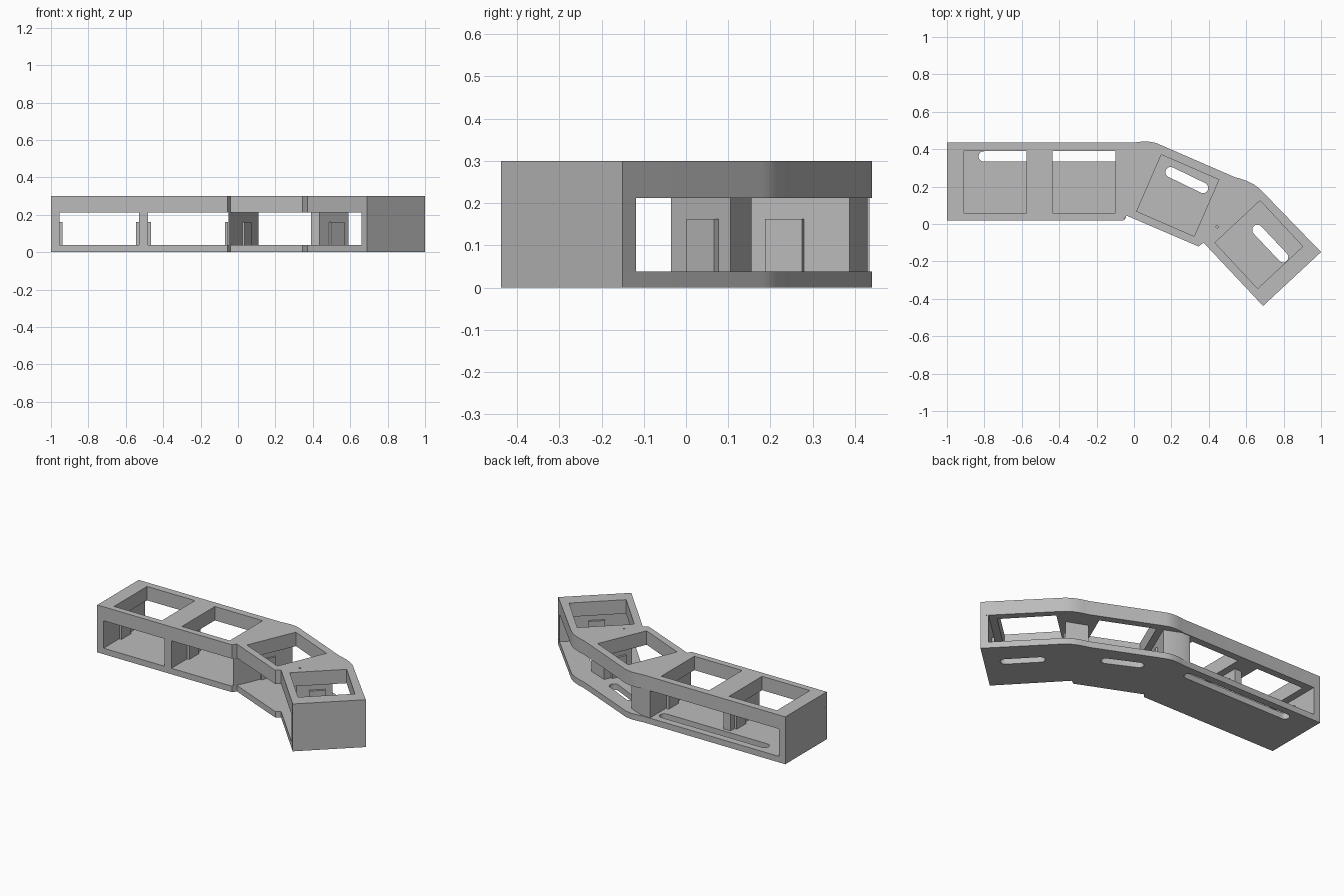
import bpy
import bmesh
from math import cos, sin, pi, radians, atan2
from mathutils import Vector

cube = bpy.data.objects.get("Cube")
if cube:
    bpy.data.objects.remove(cube, do_unlink=True)

grey = bpy.data.materials.new("plain grey")
grey.use_nodes = True
grey.diffuse_color = (0.5, 0.5, 0.5, 1)
grey.node_tree.nodes["Principled BSDF"].inputs["Base Color"].default_value = (0.5, 0.5, 0.5, 1)

PLATE, BAND, TOP, RIB = 0.038, 0.212, 0.30, 0.162


def slab(name, loops, z0, z1):
    """Extrude an outline, with any further loops cut out as holes."""
    curve = bpy.data.curves.new(name, 'CURVE')
    curve.dimensions = '2D'
    curve.fill_mode = 'BOTH'
    curve.extrude = (z1 - z0) / 2
    for loop in loops:
        spline = curve.splines.new('POLY')
        spline.points.add(len(loop) - 1)
        for point, (x, y) in zip(spline.points, loop):
            point.co = (x, y, 0, 1)
        spline.use_cyclic_u = True
    obj = bpy.data.objects.new(name, curve)
    bpy.context.collection.objects.link(obj)
    obj.location.z = (z0 + z1) / 2
    bpy.ops.object.select_all(action='DESELECT')
    obj.select_set(True)
    bpy.context.view_layer.objects.active = obj
    bpy.ops.object.convert(target='MESH')
    obj = bpy.context.view_layer.objects.active
    bm = bmesh.new()
    bm.from_mesh(obj.data)
    bmesh.ops.remove_doubles(bm, verts=bm.verts, dist=0.0002)
    bmesh.ops.recalc_face_normals(bm, faces=bm.faces)
    bm.to_mesh(obj.data)
    bm.free()
    obj.data.materials.clear()
    obj.data.materials.append(grey)
    bpy.ops.object.shade_smooth_by_angle(angle=radians(25))
    return obj


def rect(bay, u0, u1, v0, v1):
    """Rectangle in a bay's own turned axes."""
    cx, cy, angle = bay
    c, s = cos(radians(angle)), sin(radians(angle))
    return [(cx + u * c - v * s, cy + u * s + v * c)
            for u, v in ((u0, v0), (u1, v0), (u1, v1), (u0, v1))]


def slot(a, b, r):
    """Round-ended slot between two arc centres."""
    turn = atan2(b[1] - a[1], b[0] - a[0])
    points = []
    for (x, y), start in ((b, turn - pi / 2), (a, turn + pi / 2)):
        for i in range(11):
            t = start + pi * i / 10
            points.append((x + r * cos(t), y + r * sin(t)))
    return points


def bend(a, corner, b, steps=6):
    """Soft corner in the outline."""
    a, corner, b = Vector(a), Vector(corner), Vector(b)
    return [tuple(a.lerp(corner, t).lerp(corner.lerp(b, t), t))
            for t in (i / steps for i in range(steps + 1))]


# Four bays: centre and turn
bays = {
    "left_outer": (-0.7425, 0.225, 0),
    "left_inner": (-0.2675, 0.225, 0),
    "middle": (0.234, 0.1525, -23.5),
    "right_end": (0.6675, -0.11, -47),
}

# Shared bent outline
outline = [(-1, 0.02), (-0.055, 0.02), (-0.04, 0.045), (0.345, -0.12), (0.372, -0.1),
           (0.69, -0.438), (1, -0.15)]
outline += bend((0.68, 0.18), (0.635, 0.228), (0.54, 0.25))
outline += bend((0.13, 0.428), (0.08, 0.45), (0.0, 0.435))
outline += [(-1, 0.435)]

# Floor with finger slots
slots = [slot((-0.803, 0.361), (-0.1, 0.361), 0.028),
         slot((0.196, 0.277), (0.369, 0.193), 0.028),
         slot((0.66, -0.032), (0.797, -0.177), 0.028)]
slab("floor_plate", [outline] + slots, 0, PLATE)

# Upper frame with four openings and a small pin hole
openings = [rect(bay, -0.1675, 0.1675, -0.165, 0.165) for bay in bays.values()]
pin = slot((0.444, -0.015), (0.445, -0.015), 0.006)
slab("upper_frame", [outline] + openings + [pin], BAND, TOP)

# Walls and pillars between floor and frame
walls = {
    "left_end_wall": [(-1, 0.02), (-0.955, 0.02), (-0.955, 0.435), (-1, 0.435)],
    "left_divider": [(-0.53, 0.02), (-0.48, 0.02), (-0.48, 0.31), (-0.53, 0.31)],
    "inner_pillar": [(-0.05, 0.022), (-0.04, 0.045), (0.11, 0.387), (0.01, 0.43), (-0.05, 0.43)],
    "outer_pillar": [(0.39, -0.015), (0.435, -0.035), (0.59, 0.105), (0.465, 0.155)],
    "right_end_wall": [(0.69, -0.438), (1, -0.15), (0.968, -0.118), (0.659, -0.405)],
}
for name, loop in walls.items():
    slab(name, [loop], PLATE, BAND)

# Low ribs facing each other across every bay
for name, bay in bays.items():
    for side, u in (("left", 0.197), ("right", -0.2145)):
        slab(f"{name}_{side}_rib", [rect(bay, u, u + 0.0175, -0.048, 0.048)], PLATE, RIB)
